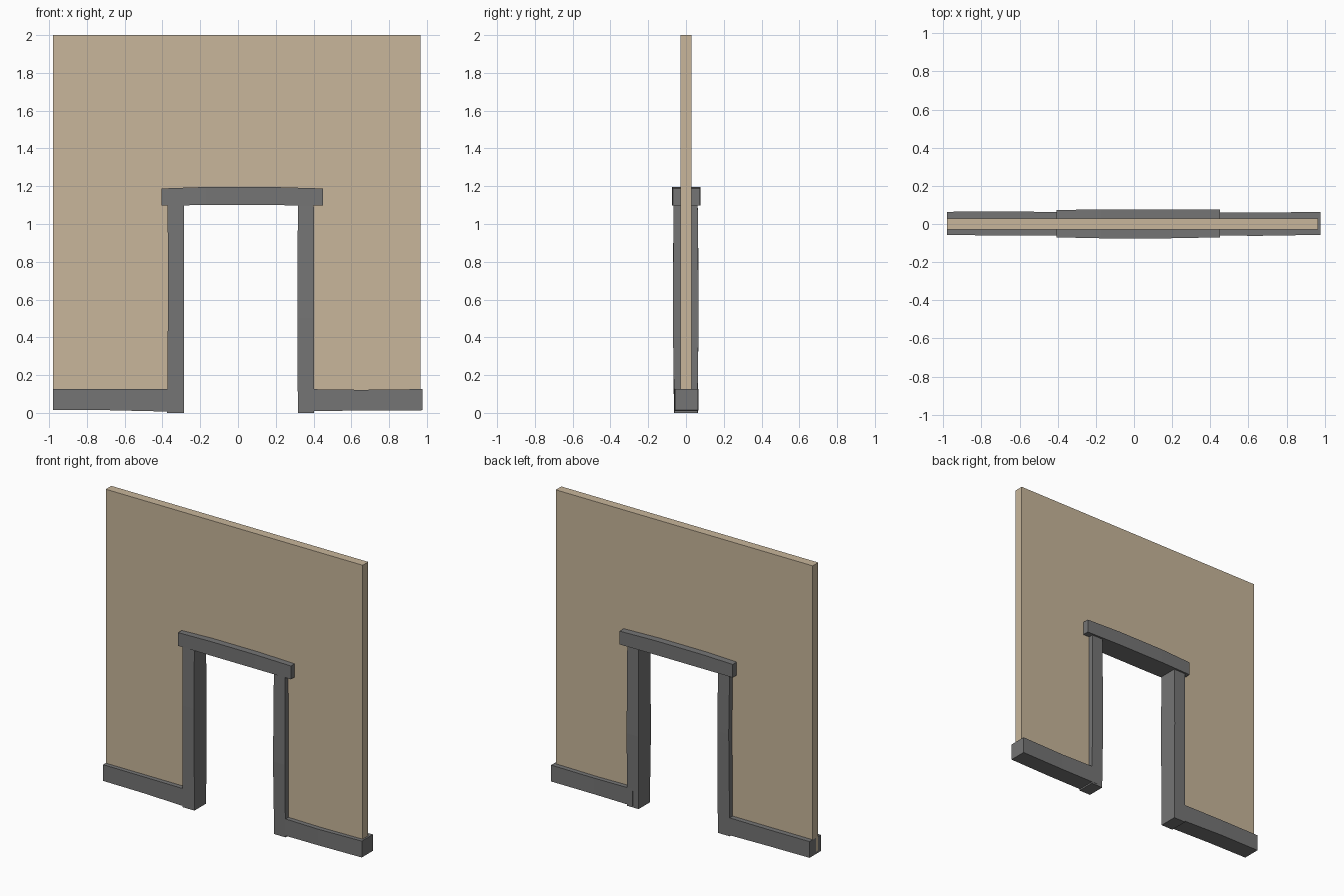
import bpy, bmesh

if "Cube" in bpy.data.objects:
    bpy.data.objects.remove(bpy.data.objects["Cube"])


def material(name, rgb):
    m = bpy.data.materials.new(name)
    m.diffuse_color = (*rgb, 1.0)
    m.use_nodes = True
    m.node_tree.nodes["Principled BSDF"].inputs["Base Color"].default_value = m.diffuse_color
    return m


PLASTER = material("tan plaster", (0.578, 0.468, 0.328))
TRIM = material("dark grey trim", (0.178, 0.178, 0.178))


def finish(name, bm, mat):
    bmesh.ops.recalc_face_normals(bm, faces=bm.faces)
    me = bpy.data.meshes.new(name)
    bm.to_mesh(me)
    bm.free()
    me.materials.append(mat)
    ob = bpy.data.objects.new(name, me)
    bpy.context.collection.objects.link(ob)
    return ob


def beam(name, axis, stations):
    """Rough-hewn beam: stations are (position, low, high, y_front, y_back)."""
    bm = bmesh.new()
    rings = []
    for p, lo, hi, y0, y1 in stations:
        ring = []
        for c, y in ((lo, y0), (hi, y0), (hi, y1), (lo, y1)):
            ring.append(bm.verts.new((p, y, c) if axis == "x" else (c, y, p)))
        rings.append(ring)
    for a, b in zip(rings, rings[1:]):
        for i in range(4):
            j = (i + 1) % 4
            bm.faces.new((a[i], a[j], b[j], b[i]))
    bm.faces.new(rings[0])
    bm.faces.new(rings[-1])
    return finish(name, bm, TRIM)


# Wall panel with doorway, extruded from its front outline
outline = [(-0.98, 0.03), (-0.98, 2.0), (0.965, 2.0), (0.965, 0.03),
           (0.36, 0.03), (0.36, 1.15), (-0.33, 1.15), (-0.33, 0.03)]
bm = bmesh.new()
face = bm.faces.new([bm.verts.new((x, -0.03, z)) for x, z in outline])
ext = bmesh.ops.extrude_face_region(bm, geom=[face], use_keep_orig=True)
for v in ext["geom"]:
    if isinstance(v, bmesh.types.BMVert):
        v.co.y = 0.03
finish("wall", bm, PLASTER)

# Door posts
beam("left_post", "z", [(0.0, -0.375, -0.285, -0.064, 0.063),
                        (0.7, -0.370, -0.285, -0.070, 0.067),
                        (1.1, -0.373, -0.285, -0.065, 0.062)])
beam("right_post", "z", [(0.0, 0.317, 0.403, -0.062, 0.060),
                         (0.5, 0.314, 0.403, -0.070, 0.067),
                         (1.1, 0.317, 0.401, -0.065, 0.062)])

# Lintel, slightly bowed upward
beam("lintel", "x", [(-0.405, 1.098, 1.188, -0.070, 0.073),
                     (-0.17, 1.100, 1.196, -0.075, 0.077),
                     (0.18, 1.100, 1.196, -0.075, 0.077),
                     (0.45, 1.097, 1.188, -0.070, 0.075)])

# Baseboards
beam("left_baseboard", "x", [(-0.98, 0.015, 0.126, -0.058, 0.064),
                             (-0.68, 0.014, 0.126, -0.060, 0.066),
                             (-0.33, 0.006, 0.126, -0.062, 0.062)])
beam("right_baseboard", "x", [(0.36, 0.010, 0.126, -0.060, 0.062),
                              (0.65, 0.012, 0.122, -0.062, 0.060),
                              (0.977, 0.014, 0.126, -0.057, 0.063)])
